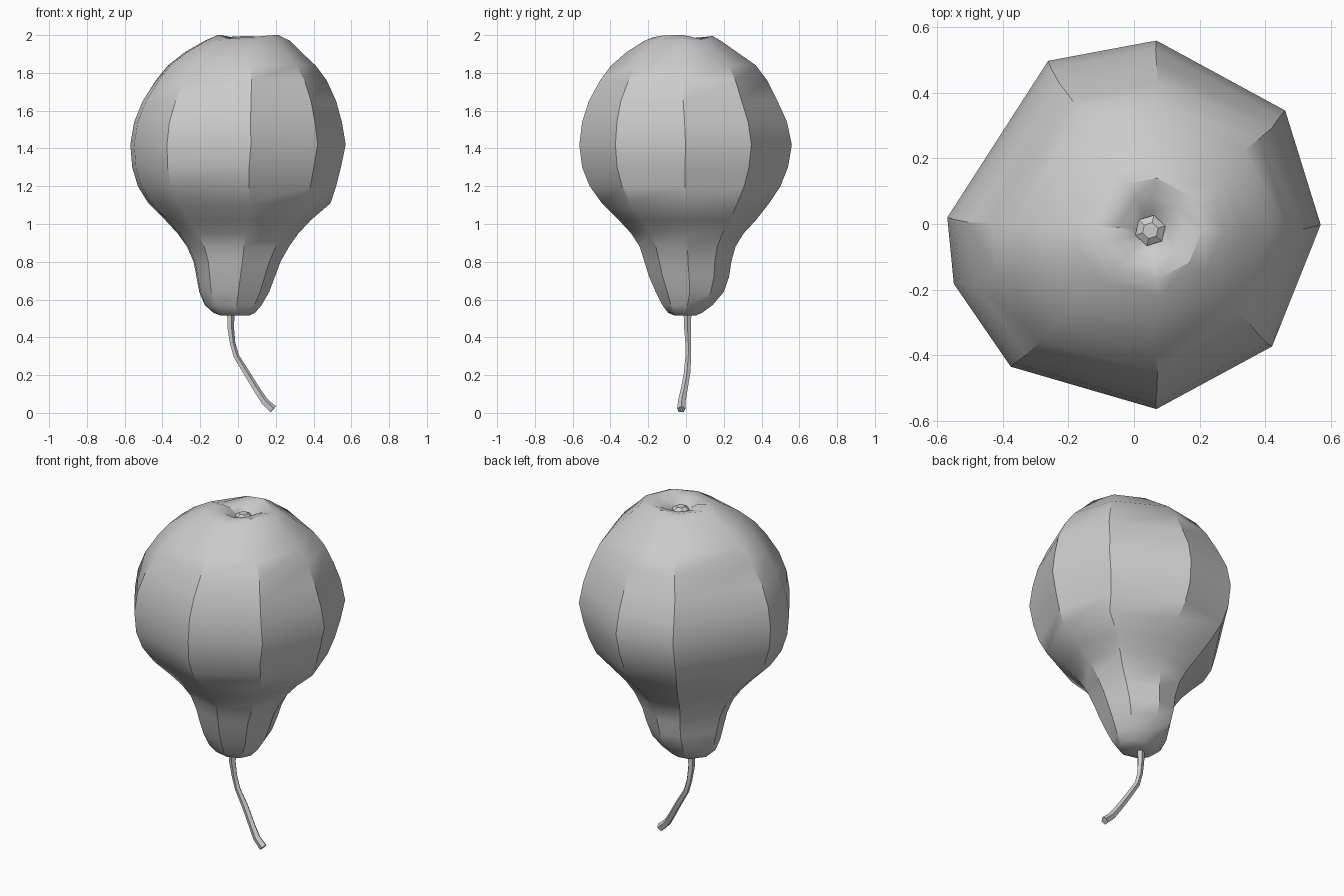
import bpy
import bmesh
from math import sin, cos, pi, radians
from mathutils import Vector

if "Cube" in bpy.data.objects:
    bpy.data.objects.remove(bpy.data.objects["Cube"])

grey = bpy.data.materials.new("plain grey")
grey.use_nodes = True
colour = (0.6, 0.6, 0.6, 1)
grey.diffuse_color = colour
grey.node_tree.nodes["Principled BSDF"].inputs["Base Color"].default_value = colour


def loft(name, rings, angle):
    """Skin a list of equal rings, cap both ends and smooth below the angle."""
    bm = bmesh.new()
    loops = [[bm.verts.new(p) for p in ring] for ring in rings]
    n = len(loops[0])
    for a, b in zip(loops, loops[1:]):
        for i in range(n):
            j = (i + 1) % n
            bm.faces.new((a[i], a[j], b[j], b[i]))
    bm.faces.new(loops[0][::-1])
    bm.faces.new(loops[-1])
    bmesh.ops.recalc_face_normals(bm, faces=bm.faces)
    mesh = bpy.data.meshes.new(name)
    bm.to_mesh(mesh)
    bm.free()
    mesh.materials.append(grey)
    obj = bpy.data.objects.new(name, mesh)
    bpy.context.collection.objects.link(obj)
    bpy.ops.object.select_all(action='DESELECT')
    obj.select_set(True)
    bpy.context.view_layer.objects.active = obj
    bpy.ops.object.shade_smooth_by_angle(angle=radians(angle))
    return obj


# Fruit body: an uneven nine-sided outline, fitted to a box at each height
outline = [(1, 0), (.81, .62), (.12, 1), (-.46, .89), (-1, .04),
           (-.965, -.32), (-.66, -.77), (.12, -1), (.74, -.66)]

# height, x min, x max, y min, y max
stations = [
    (.515, -.09, .06, -.06, .05),
    (.53, -.13, .09, -.095, .085),
    (.57, -.175, .125, -.125, .14),
    (.64, -.205, .165, -.16, .2),
    (.72, -.22, .195, -.195, .228),
    (.80, -.235, .225, -.22, .24),
    (.88, -.27, .27, -.245, .262),
    (.95, -.32, .32, -.29, .305),
    (1.02, -.385, .385, -.355, .37),
    (1.11, -.475, .49, -.445, .44),
    (1.20, -.53, .52, -.51, .5),
    (1.30, -.56, .545, -.55, .54),
    (1.42, -.57, .57, -.565, .56),
    (1.54, -.55, .55, -.55, .535),
    (1.65, -.505, .52, -.515, .485),
    (1.76, -.435, .47, -.455, .43),
    (1.84, -.37, .41, -.395, .37),
    (1.91, -.28, .335, -.315, .27),
    (1.97, -.175, .275, -.22, .185),
    (1.99, -.11, .21, -.17, .14),
    (1.98, -.05, .15, -.12, .09),
    (1.95, 0, .1, -.075, .035),
    (1.92, .03, .07, -.04, 0),
]
rings = []
for z, x0, x1, y0, y1 in stations:
    wave = .012 if z > 1.975 else 0
    rings.append([((x0 + x1) / 2 + u * (x1 - x0) / 2,
                   (y0 + y1) / 2 + v * (y1 - y0) / 2,
                   z + wave * sin(i * 2.4 + 2)) for i, (u, v) in enumerate(outline)])
loft("fruit_body", rings, 32)

# Small dried flower end sitting in the dimple
loft("flower_end",
     [[(.05 + r * cos(i * pi / 3 + .3), -.02 + r * sin(i * pi / 3 + .3), z)
       for i in range(6)] for r, z in ((.03, 1.91), (.048, 1.95), (.025, 1.965))], 30)

# Curved stem with a slightly thicker cut end
path = [(-.04, .008, .54), (-.04, .008, .45), (-.03, .012, .37), (-.01, .012, .3),
        (.045, .006, .21), (.1, -.01, .12), (.14, -.022, .06), (.185, -.025, .018)]
radii = [.022, .019, .016, .016, .018, .019, .021, .023]
points = [Vector(p) for p in path]
rings = []
for k, (p, r) in enumerate(zip(points, radii)):
    along = (points[min(k + 1, len(points) - 1)] - points[max(k - 1, 0)]).normalized()
    side = along.cross(Vector((0, 1, 0))).normalized()
    across = along.cross(side)
    rings.append([p + r * (side * cos(i * pi * .4) + across * sin(i * pi * .4))
                  for i in range(5)])
loft("stem", rings, 40)
